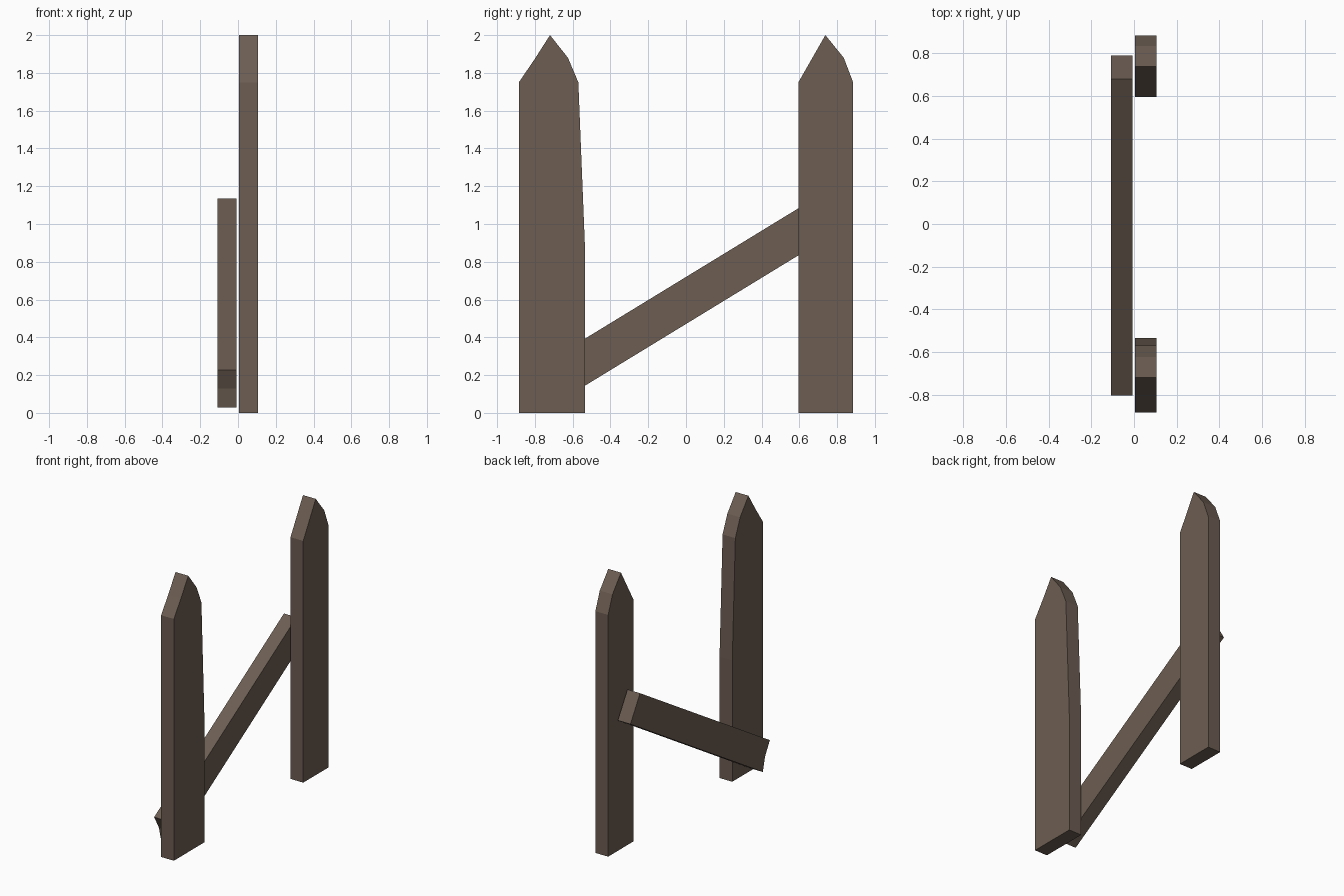
import bpy, bmesh

if "Cube" in bpy.data.objects:
    bpy.data.objects.remove(bpy.data.objects["Cube"])

wood = bpy.data.materials.new("weathered_wood")
wood.diffuse_color = (0.15, 0.11, 0.085, 1)
wood.use_nodes = True
wood.node_tree.nodes["Principled BSDF"].inputs["Base Color"].default_value = wood.diffuse_color


def plank(name, profile, x0, x1):
    """Extrude a (y, z) outline along x into a flat board."""
    bm = bmesh.new()
    face = bm.faces.new([bm.verts.new((x0, y, z)) for y, z in profile])
    ext = bmesh.ops.extrude_face_region(bm, geom=[face])
    verts = [v for v in ext["geom"] if isinstance(v, bmesh.types.BMVert)]
    bmesh.ops.translate(bm, verts=verts, vec=(x1 - x0, 0, 0))
    bmesh.ops.recalc_face_normals(bm, faces=bm.faces)
    mesh = bpy.data.meshes.new(name)
    bm.to_mesh(mesh)
    bm.free()
    mesh.materials.append(wood)
    obj = bpy.data.objects.new(name, mesh)
    bpy.context.collection.objects.link(obj)
    return obj


# Wide picket, tapering towards a chipped point
plank("wide_picket", [(-0.885, 0), (-0.535, 0), (-0.535, 0.88), (-0.57, 1.75),
                      (-0.625, 1.88), (-0.72, 2.0), (-0.803, 1.87),
                      (-0.885, 1.75)], 0.004, 0.106)

# Narrow picket
plank("narrow_picket", [(0.595, 0), (0.885, 0), (0.885, 1.75), (0.835, 1.88),
                        (0.738, 2.0), (0.595, 1.75)], 0.004, 0.106)

# Fallen cross rail behind the pickets, with a broken lower end
plank("slanted_rail", [(-0.725, 0.028), (0.79, 0.953), (0.68, 1.135),
                       (-0.805, 0.228), (-0.75, 0.13)], -0.108, -0.007)
